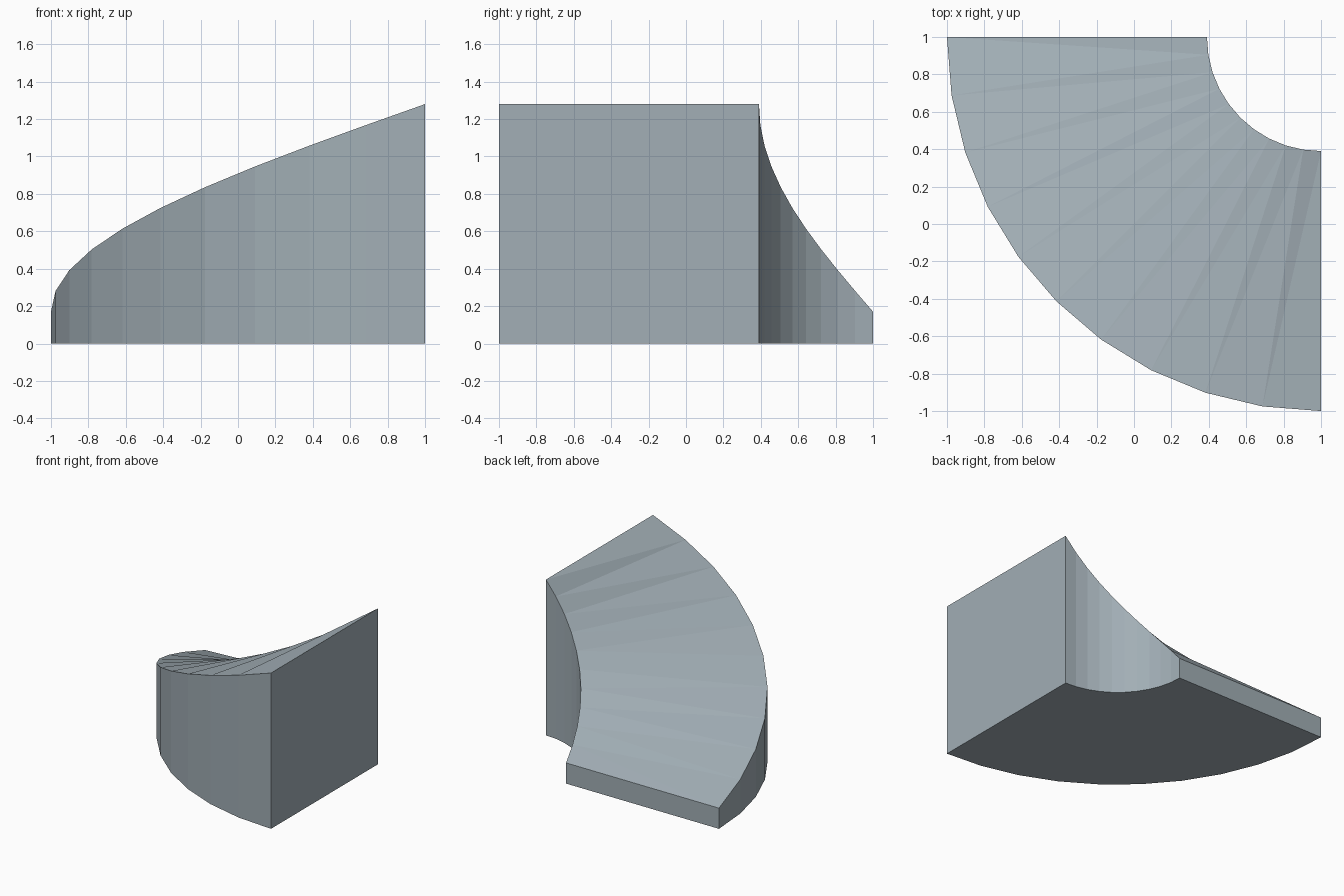
import bpy
import bmesh
from math import cos, sin, pi

old = bpy.data.objects.get("Cube")
if old:
    bpy.data.objects.remove(old, do_unlink=True)

STEPS = 10
OUTER, INNER = 2.0, 0.61
LOW, HIGH = 0.17, 1.28

# Single grey-blue surface colour
grey = bpy.data.materials.new("blue_grey")
grey.use_nodes = True
colour = (0.36, 0.425, 0.465, 1)
grey.diffuse_color = colour
grey.node_tree.nodes["Principled BSDF"].inputs["Base Color"].default_value = colour

bm = bmesh.new()


def section(i):
    """Upright cross-section: outer bottom, outer top, inner top, inner bottom."""
    t = i / STEPS
    a = pi + t * pi / 2
    h = LOW + (HIGH - LOW) * t
    corners = ((OUTER, 0), (OUTER, h), (INNER, h), (INNER, 0))
    return [bm.verts.new((1 + r * cos(a), 1 + r * sin(a), z)) for r, z in corners]


# Quarter-turn ramp swept round its corner
rings = [section(i) for i in range(STEPS + 1)]
for a, b in zip(rings, rings[1:]):
    bm.faces.new((a[0], b[0], b[1], a[1]))  # outer wall
    bm.faces.new((a[1], b[1], b[2]))        # twisted top, split in two
    bm.faces.new((a[1], b[2], a[2]))
    bm.faces.new((a[2], b[2], b[3], a[3]))  # inner wall
    bm.faces.new((a[3], b[3], b[0], a[0]))  # base

# Low and high end walls
bm.faces.new(rings[0])
bm.faces.new(rings[-1][::-1])
bmesh.ops.recalc_face_normals(bm, faces=bm.faces[:])

mesh = bpy.data.meshes.new("curved_ramp")
bm.to_mesh(mesh)
bm.free()
mesh.materials.append(grey)
ramp = bpy.data.objects.new("curved_ramp", mesh)
bpy.context.collection.objects.link(ramp)
